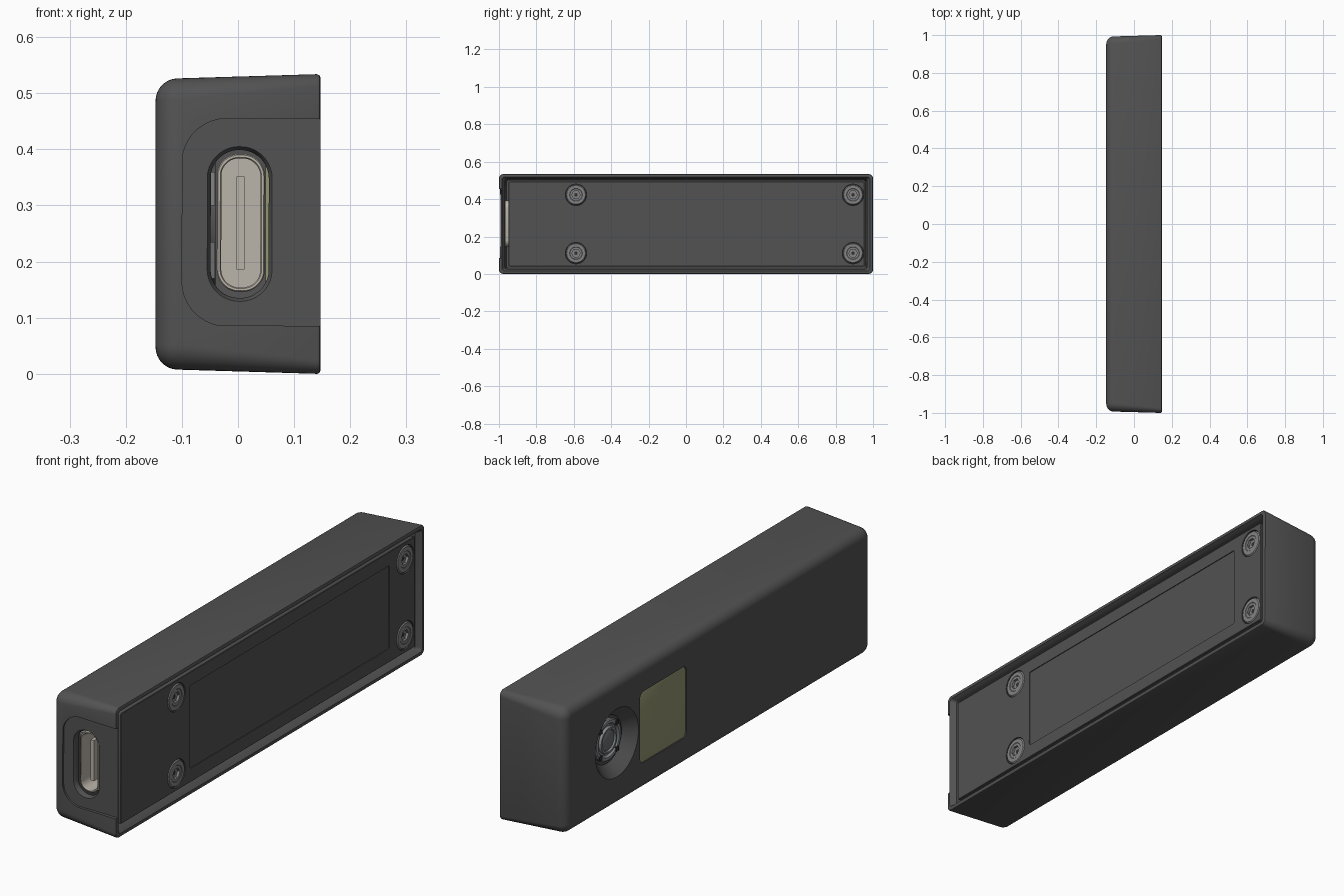
import bpy, bmesh, math
from mathutils import Matrix

old = bpy.data.objects.get("Cube")
if old:
    bpy.data.objects.remove(old, do_unlink=True)

MID = 0.267  # height of the long centre line


def material(name, r, g, b):
    m = bpy.data.materials.new(name)
    m.use_nodes = True
    m.diffuse_color = (r, g, b, 1)
    m.node_tree.nodes["Principled BSDF"].inputs["Base Color"].default_value = (r, g, b, 1)
    return m


BODY = material("charcoal plastic", 0.085, 0.085, 0.085)
STEEL = material("screw grey", 0.23, 0.23, 0.23)
BEIGE = material("warm metal", 0.50, 0.46, 0.40)
OLIVE = material("olive", 0.30, 0.30, 0.17)
RING = material("lens barrel grey", 0.24, 0.26, 0.27)
GLASS = material("lens glass", 0.15, 0.16, 0.165)
DARK = material("dark socket", 0.03, 0.03, 0.03)


def finish(name, bm, mat):
    bmesh.ops.recalc_face_normals(bm, faces=bm.faces[:])
    me = bpy.data.meshes.new(name)
    bm.to_mesh(me)
    bm.free()
    ob = bpy.data.objects.new(name, me)
    bpy.context.collection.objects.link(ob)
    me.materials.append(mat)
    return ob


def outline(hu, hv, r, steps=8):
    """Rounded rectangle with half sizes hu, hv and corner radius r."""
    pts = []
    for k, (su, sv) in enumerate(((1, 1), (-1, 1), (-1, -1), (1, -1))):
        for i in range(steps + 1):
            a = math.pi / 2 * (k + i / (steps + 1))
            pts.append((su * (hu - r) + r * math.cos(a), sv * (hv - r) + r * math.sin(a)))
    return pts


def loft(name, axis, centre, rings, mat):
    """Skin rings of (position, half_u, half_v, radius) along the x or y axis."""
    bm = bmesh.new()
    loops = []
    for p, hu, hv, r in rings:
        loop = []
        for u, v in outline(hu, hv, r):
            u, v = u + centre[0], v + centre[1]
            loop.append(bm.verts.new((p, u, v) if axis == "x" else (u, p, v)))
        loops.append(loop)
    for a, b in zip(loops, loops[1:]):
        for i in range(len(a)):
            j = (i + 1) % len(a)
            bm.faces.new((a[i], a[j], b[j], b[i]))
    bm.faces.new(loops[0])
    bm.faces.new(loops[-1])
    return finish(name, bm, mat)


def turned(name, centre, profile, mat):
    """Round part along x from (position, radius) pairs."""
    return loft(name, "x", centre, [(p, r, r, r * 0.999) for p, r in profile], mat)


def box(name, lo, hi, mat):
    bm = bmesh.new()
    size = [b - a for a, b in zip(lo, hi)]
    mid = [(a + b) / 2 for a, b in zip(lo, hi)]
    bmesh.ops.create_cube(bm, size=1, matrix=Matrix.Translation(mid) @ Matrix.Diagonal((*size, 1)))
    return finish(name, bm, mat)


def activate(ob):
    bpy.ops.object.select_all(action="DESELECT")
    bpy.context.view_layer.objects.active = ob
    ob.select_set(True)


def cut(ob, cutter):
    cutter.hide_render = True
    mod = ob.modifiers.new("cut", "BOOLEAN")
    mod.operation, mod.solver, mod.object = "DIFFERENCE", "EXACT", cutter
    mod.material_mode = "TRANSFER"
    activate(ob)
    bpy.ops.object.modifier_apply(modifier=mod.name)
    bpy.data.objects.remove(cutter, do_unlink=True)


# Housing: filleted face, drafted walls, thin rim and hollow inside
rings = []
for i in range(9):
    a = math.pi / 2 * i / 8
    inset = 0.04 * (1 - math.sin(a))
    rings.append((-0.107 - 0.04 * math.cos(a), 0.993 - inset, 0.2595 - inset, 0.045 - inset))
rings += [
    (0.141, 1.0, MID, 0.025), (0.145, 0.998, 0.265, 0.023), (0.147, 0.994, 0.261, 0.02),
    (0.147, 0.984, 0.251, 0.015), (0.138, 0.978, 0.246, 0.012), (0.125, 0.967, 0.24, 0.01),
    (0.0, 0.965, 0.236, 0.01), (-0.1, 0.96, 0.232, 0.01),
]
housing = loft("housing", "x", (0, MID), rings, BODY)

# Front recess, connector opening, lens cone and sensor pocket
cut(housing, loft("recess_cutter", "y", (0.1, MID + 0.003),
                  [(-1.1, 0.2, 0.185, 0.08), (-0.986, 0.2, 0.185, 0.08)], BODY))
cut(housing, loft("port_cutter", "y", (0.003, MID),
                  [(-1.1, 0.058, 0.138, 0.057), (-0.986, 0.058, 0.138, 0.057),
                   (-0.976, 0.052, 0.132, 0.051), (-0.93, 0.052, 0.132, 0.051)], BODY))
LENS = (0.657, MID)
cut(housing, turned("cone_cutter", LENS, [(-0.167, 0.158), (-0.08, 0.078)], BODY))
WINDOW = (0.357, MID)
cut(housing, loft("window_cutter", "x", WINDOW,
                  [(-0.2, 0.15, 0.146, 0.022), (-0.136, 0.15, 0.146, 0.022)], BODY))

# Sensor window
window = loft("sensor_window", "x", WINDOW,
              [(-0.136, 0.149, 0.145, 0.021), (-0.143, 0.149, 0.145, 0.021),
               (-0.144, 0.147, 0.143, 0.02)], OLIVE)

# Lens parts
parts = [
    housing, window,
    turned("lens_mount", LENS, [(-0.04, 0.115), (-0.095, 0.115)], BODY),
    turned("lens_barrel", LENS, [(-0.08, 0.085), (-0.106, 0.085), (-0.110, 0.08), (-0.110, 0.068),
                                 (-0.102, 0.062), (-0.102, 0.055), (-0.112, 0.052),
                                 (-0.112, 0.044), (-0.104, 0.042)], RING),
    turned("lens_glass", LENS, [(-0.1, 0.041), (-0.106, 0.041), (-0.110, 0.03), (-0.112, 0.015)], GLASS),
]
for i in range(4):
    a = math.pi / 4 + i * math.pi / 2
    y, z = LENS[0] + 0.076 * math.cos(a), LENS[1] + 0.076 * math.sin(a)
    parts.append(box("barrel_notch", (-0.112, y - 0.009, z - 0.009), (-0.1, y + 0.009, z + 0.009), DARK))

# Cover plate with a shallow label panel and screw seats
cover = loft("cover_plate", "x", (0.003, MID),
             [(0.095, 0.952, 0.226, 0.006), (0.131, 0.952, 0.226, 0.006),
              (0.133, 0.95, 0.224, 0.005)], BODY)
cut(cover, loft("label_cutter", "x", (0.145, MID),
                [(0.2, 0.645, 0.17, 0.008), (0.1295, 0.645, 0.17, 0.008)], BODY))
spots = [(y, z) for y in (-0.588, 0.893) for z in (MID - 0.156, MID + 0.156)]
for spot in spots:
    cut(cover, turned("seat_cutter", spot, [(0.2, 0.057), (0.118, 0.057)], BODY))
parts.append(cover)

# Screws with hexagonal sockets
screw = turned("screw", (0, 0), [(0.11, 0.055), (0.129, 0.055), (0.134, 0.05), (0.134, 0.034),
                                 (0.1325, 0.032), (0.1325, 0.01)], STEEL)
bm = bmesh.new()
turn = Matrix.Translation((0.14, 0, 0)) @ Matrix.Rotation(math.pi / 2, 4, "Y")
bmesh.ops.create_cone(bm, cap_ends=True, segments=6, radius1=0.023, radius2=0.023, depth=0.036, matrix=turn)
cut(screw, finish("socket_cutter", bm, STEEL))
pin = turned("socket_pin", (0, 0), [(0.12, 0.009), (0.1225, 0.009)], DARK)
for source in (screw, pin):
    for i, (y, z) in enumerate(spots):
        ob = source if i == 0 else source.copy()
        if i:
            bpy.context.collection.objects.link(ob)
        ob.location = (0, y, z)
        parts.append(ob)

# Connector shell and tongue, circuit board and small components
PORT = (0.005, MID + 0.002)
parts += [
    loft("connector_shell", "y", PORT,
         [(-0.7, 0.043, 0.123, 0.04), (-0.966, 0.043, 0.123, 0.04), (-0.969, 0.041, 0.121, 0.038),
          (-0.969, 0.037, 0.117, 0.034), (-0.966, 0.035, 0.115, 0.032),
          (-0.8, 0.035, 0.115, 0.032)], BEIGE),
    box("connector_tongue", (-0.003, -0.95, MID - 0.081), (0.012, -0.79, MID + 0.085), BEIGE),
    box("circuit_board", (0.049, -0.945, 0.06), (0.062, 0.94, 0.474), OLIVE),
    box("upper_component", (-0.065, -0.93, 0.30), (-0.041, -0.88, 0.36), STEEL),
    box("lower_component", (-0.065, -0.93, 0.17), (-0.041, -0.88, 0.235), GLASS),
]

for ob in parts:
    activate(ob)
    bpy.ops.object.shade_smooth_by_angle(angle=math.radians(32))
